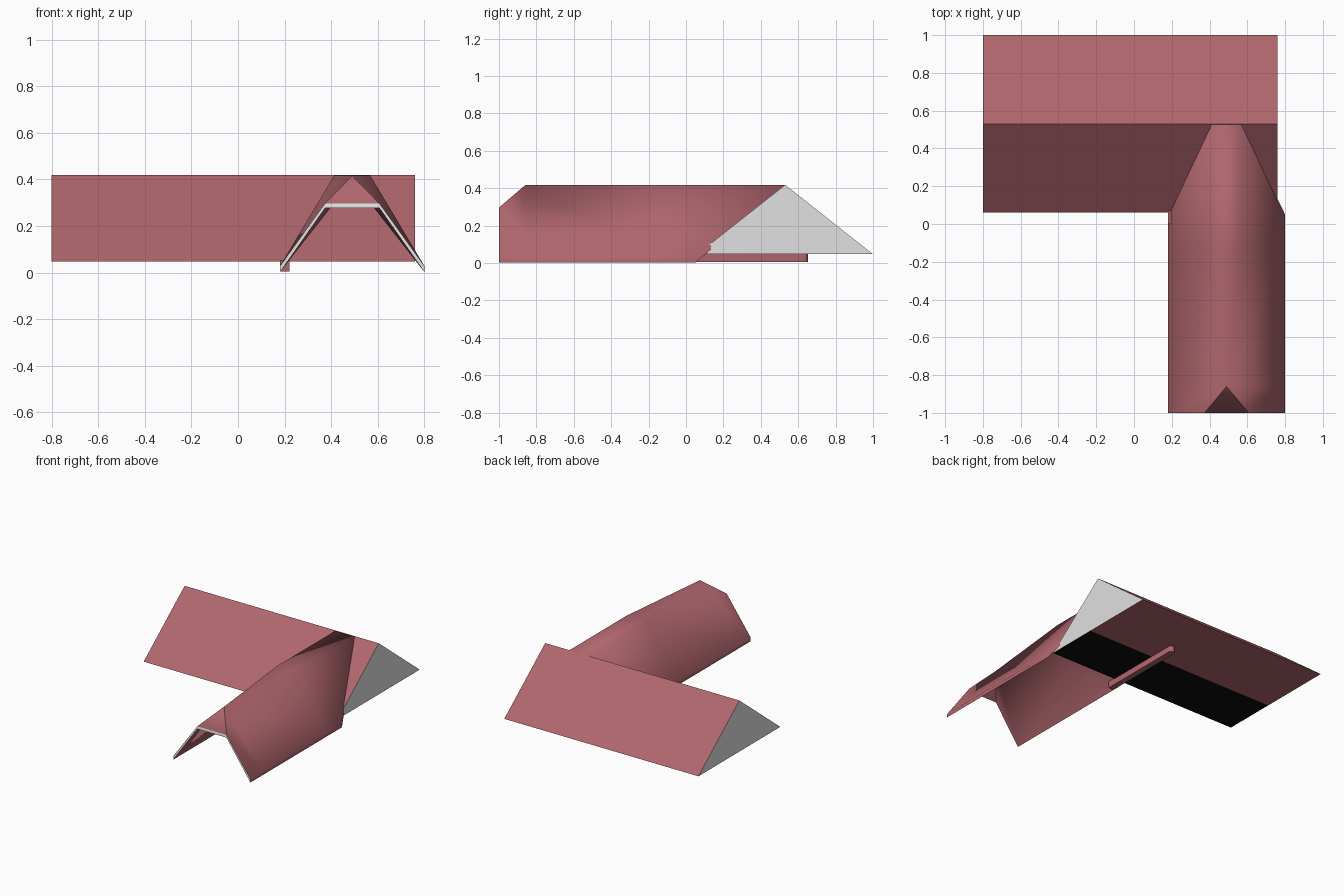
import bpy, bmesh, math

if "Cube" in bpy.data.objects:
    bpy.data.objects.remove(bpy.data.objects["Cube"])


def material(name, rgb):
    m = bpy.data.materials.new(name)
    m.diffuse_color = (*rgb, 1)
    m.use_nodes = True
    m.node_tree.nodes["Principled BSDF"].inputs["Base Color"].default_value = m.diffuse_color
    return m


MATS = [material("roof red", (0.43, 0.133, 0.153)),
        material("gable grey", (0.75, 0.75, 0.75)),
        material("underside black", (0.004, 0.004, 0.004))]


def finish(bm, name, smooth=None, rule=None):
    bmesh.ops.remove_doubles(bm, verts=bm.verts[:], dist=1e-4)
    bmesh.ops.recalc_face_normals(bm, faces=bm.faces[:])
    bm.normal_update()
    if rule:
        for f in bm.faces:
            f.material_index = rule(f)
    me = bpy.data.meshes.new(name)
    bm.to_mesh(me)
    bm.free()
    for m in MATS:
        me.materials.append(m)
    ob = bpy.data.objects.new(name, me)
    bpy.context.collection.objects.link(ob)
    if smooth:
        bpy.ops.object.select_all(action='DESELECT')
        ob.select_set(True)
        bpy.context.view_layer.objects.active = ob
        bpy.ops.object.shade_smooth_by_angle(angle=math.radians(smooth))
    return ob


def extrude_profile(points, vec):
    bm = bmesh.new()
    face = bm.faces.new([bm.verts.new(p) for p in points])
    ext = bmesh.ops.extrude_face_region(bm, geom=[face], use_keep_orig=True)
    new = [v for v in ext["geom"] if isinstance(v, bmesh.types.BMVert)]
    bmesh.ops.translate(bm, verts=new, vec=vec)
    return bm


# Main roof: closed prism, grey gables, black strip along the underside
def main_rule(f):
    if abs(f.normal.x) > 0.9:
        return 1
    if f.normal.z < -0.9 and f.calc_center_median().y < 0.4:
        return 2
    return 0


profile = [(0.06, 0.047), (0.45, 0.047), (1.0, 0.047), (0.53, 0.418)]
finish(extrude_profile([(-0.8, y, z) for y, z in profile], (1.56, 0, 0)),
       "main_roof", rule=main_rule)

# Wing roof: half-hipped shell running into the main slope
CX, HALF, THICK = 0.49, 0.31, 0.026
# eave y, top y, top half width, top z
STATIONS = [(-1.0, -1.0, 0.117, 0.296),
            (-0.86, -0.86, 0.0, 0.416),
            (-0.13, -0.13, 0.078, 0.416),
            (0.05, 0.53, 0.078, 0.416)]
bm = bmesh.new()
layers = []
for drop in (0, THICK):
    rows = []
    for ey, ty, w, tz in STATIONS:
        t = tz - drop * 0.75
        rows.append([bm.verts.new(p) for p in (
            (CX - HALF, ey, 0.027 - drop + 0.001), (CX - w, ty, t),
            (CX + w, ty, t), (CX + HALF, ey, 0.027 - drop + 0.001))])
    layers.append(rows)
    for a, b in zip(rows, rows[1:]):
        for i in range(3):
            bm.faces.new((a[i], a[i + 1], b[i + 1], b[i]))
outer, inner = layers


def rim(path_a, path_b):
    for i in range(len(path_a) - 1):
        bm.faces.new((path_a[i], path_a[i + 1], path_b[i + 1], path_b[i]))


rim(outer[0], inner[0])
rim(outer[-1], inner[-1])
for side in (0, 3):
    rim([r[side] for r in outer], [r[side] for r in inner])
bmesh.ops.dissolve_degenerate(bm, edges=bm.edges[:], dist=1e-5)
finish(bm, "wing_roof", smooth=65,
       rule=lambda f: 1 if f.normal.y < -0.95 and
       f.calc_center_median().y < -0.99 else 0)

# Eave strip of the wing continuing beneath the main roof, with a rounded end
pts = [(0.18, 0.0), (0.222, 0.0)]
pts += [(0.201 + 0.021 * math.cos(a), 0.63 + 0.021 * math.sin(a))
        for a in [math.pi * i / 8 for i in range(9)]]
finish(extrude_profile([(x, y, 0.004) for x, y in pts], (0, 0, 0.05)),
       "eave_strip", smooth=40)
